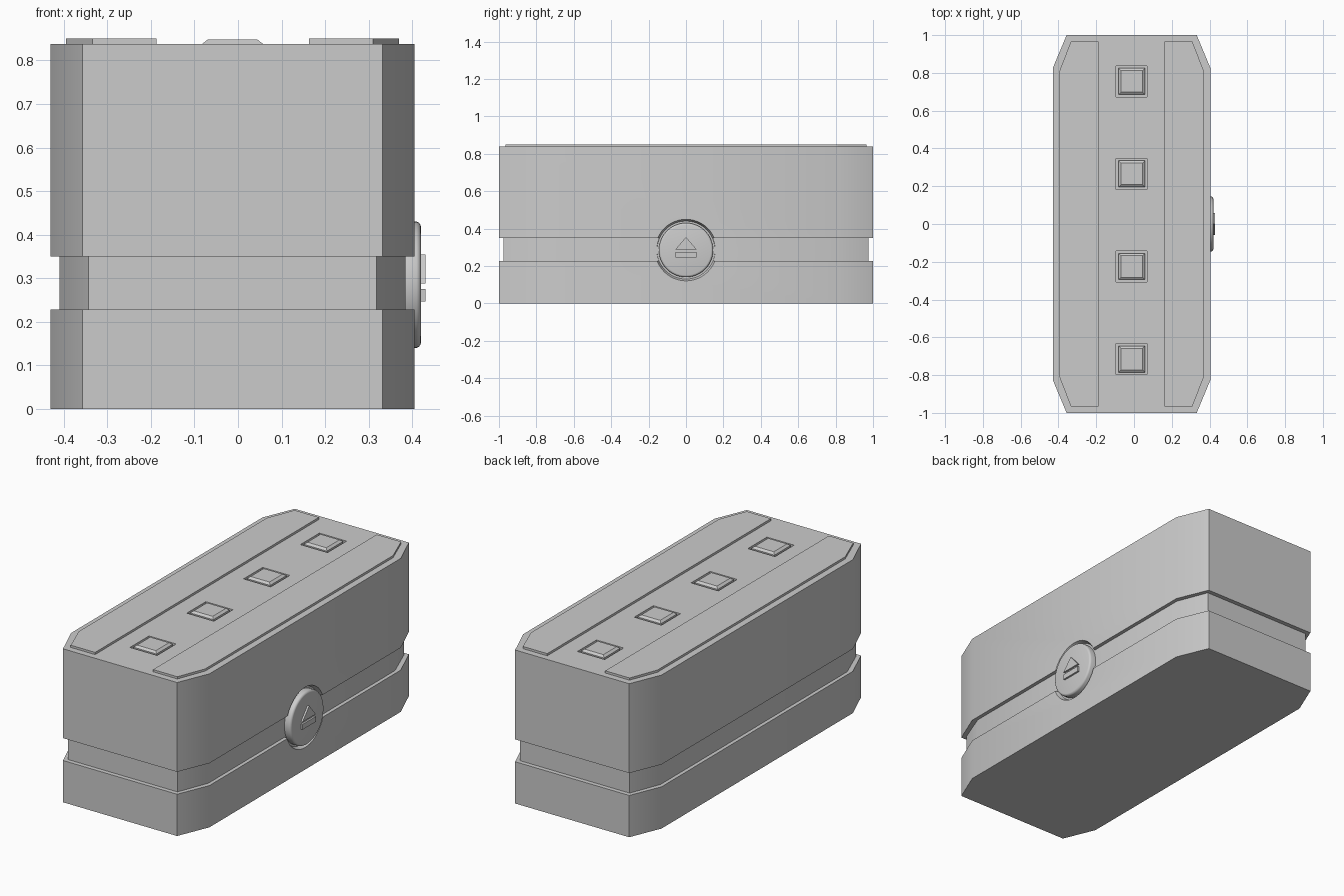
import bpy, bmesh, math

if "Cube" in bpy.data.objects:
    bpy.data.objects.remove(bpy.data.objects["Cube"])

CX = -0.0125  # body centre line; the button fills the rest on +x


def loft(name, loops, smooth=False):
    """Closed solid through a list of equally long point loops."""
    bm = bmesh.new()
    rings = [[bm.verts.new(p) for p in loop] for loop in loops]
    n = len(rings[0])
    for a, b in zip(rings, rings[1:]):
        for i in range(n):
            j = (i + 1) % n
            bm.faces.new((a[i], a[j], b[j], b[i]))
    bm.faces.new(rings[0][::-1])
    bm.faces.new(rings[-1])
    bmesh.ops.recalc_face_normals(bm, faces=bm.faces)
    me = bpy.data.meshes.new(name)
    bm.to_mesh(me)
    bm.free()
    ob = bpy.data.objects.new(name, me)
    bpy.context.collection.objects.link(ob)
    if smooth:
        shade(ob)
    return ob


def shade(ob):
    bpy.ops.object.select_all(action='DESELECT')
    ob.select_set(True)
    bpy.context.view_layer.objects.active = ob
    bpy.ops.object.shade_smooth_by_angle(angle=math.radians(30))


def cut(ob, cutter):
    bpy.context.view_layer.objects.active = ob
    m = ob.modifiers.new("cut", 'BOOLEAN')
    m.operation, m.solver, m.object = 'DIFFERENCE', 'EXACT', cutter
    bpy.ops.object.modifier_apply(modifier=m.name)
    bpy.data.objects.remove(cutter)


def octagon(z, inset):
    w, e, y, c = 0.4175 - inset, 0.3445 - inset * 0.7, 1 - inset * 1.2, 0.825 - inset
    pts = [(w, -c), (w, c), (e, y), (-e, y), (-w, c), (-w, -c), (-e, -y), (e, -y)]
    return [(CX + a, b, z) for a, b in pts]


def square(y, z, h):
    return [(CX + a * h, y + b * h, z) for a, b in ((-1, -1), (1, -1), (1, 1), (-1, 1))]


def circle(x, r, n=48):
    return [(x, r * math.cos(2 * math.pi * i / n), 0.285 + r * math.sin(2 * math.pi * i / n))
            for i in range(n)]


# Case with a groove around it
profile = [(0, 0), (0.228, 0), (0.228, 0.02), (0.35, 0.02), (0.35, 0), (0.838, 0)]
case = loft("case", [octagon(z, i) for z, i in profile])

# Round pocket for the side button
cut(case, loft("pocket_cutter", [circle(0.382, 0.155), circle(0.406, 0.165), circle(0.5, 0.165)]))

# Square top lamps sitting in pockets
for k in range(4):
    y = 0.755 - 0.49 * k
    cut(case, loft("lamp_cutter", [square(y, 0.823, 0.082), square(y, 0.9, 0.082)]))
    loft(f"top_lamp_{k + 1}", [square(y, 0.822, 0.07), square(y, 0.838, 0.07), square(y, 0.848, 0.057)])
shade(case)

# Raised strips along both top edges
for s, name in ((-1, "left_strip"), (1, "right_strip")):
    outline = [(0.175, -0.965), (0.322, -0.965), (0.382, -0.81),
               (0.382, 0.81), (0.322, 0.965), (0.175, 0.965)]
    loft(name, [[(CX + s * a, b, z) for a, b in outline] for z in (0.83, 0.85)])

# Side button with rounded rim
loft("side_button", [circle(x, r) for x, r in
     ((0.375, 0.145), (0.41, 0.145), (0.415, 0.143), (0.419, 0.138), (0.42, 0.134))], True)

# Raised triangle and bar on the button
for name, pts in (("button_triangle", [(-0.057, 0.288), (0.057, 0.288), (0, 0.355)]),
                  ("button_bar", [(-0.057, 0.246), (0.057, 0.246), (0.057, 0.275), (-0.057, 0.275)])):
    loft(name, [[(x, y, z) for y, z in pts] for x in (0.415, 0.43)])
